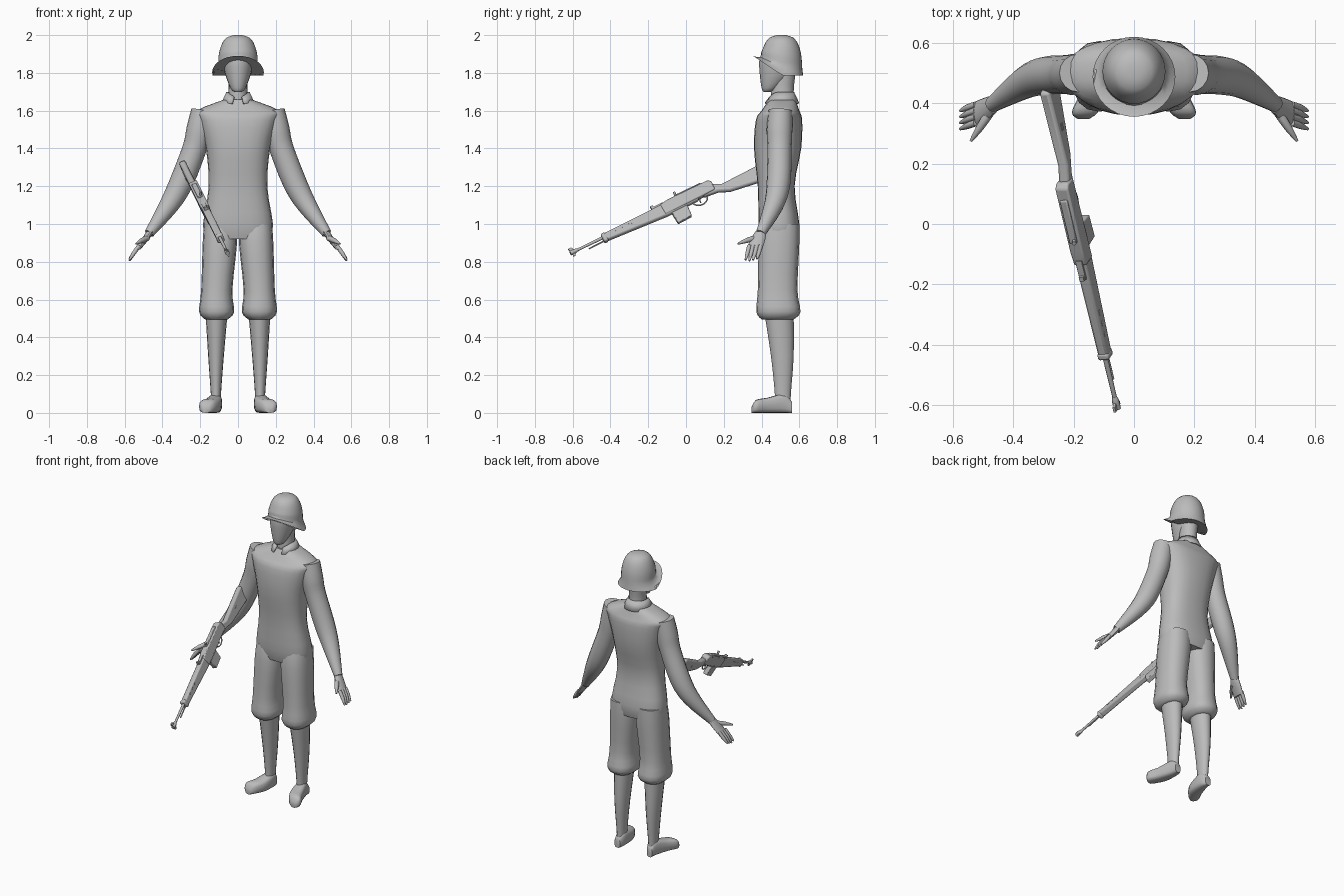
import bpy, bmesh
from math import cos, sin, pi, copysign, radians
from mathutils import Vector, Matrix

cube = bpy.data.objects.get("Cube")
if cube:
    bpy.data.objects.remove(cube)

grey = bpy.data.materials.new("plain_grey")
grey.use_nodes = True
grey.diffuse_color = (.5, .5, .5, 1)
shader = grey.node_tree.nodes["Principled BSDF"]
shader.inputs["Base Color"].default_value = grey.diffuse_color
parts = []


def finish(name, bm, matrix=None):
    """Turn the working mesh into a named object."""
    bmesh.ops.recalc_face_normals(bm, faces=bm.faces)
    mesh = bpy.data.meshes.new(name)
    bm.to_mesh(mesh)
    bm.free()
    mesh.materials.append(grey)
    part = bpy.data.objects.new(name, mesh)
    bpy.context.collection.objects.link(part)
    if matrix:
        part.matrix_world = matrix
    parts.append(part)
    return part


def skin(bm, loops):
    """Bridge consecutive vertex loops and cap both ends."""
    count = len(loops[0])
    for lower, upper in zip(loops, loops[1:]):
        for i in range(count):
            j = (i + 1) % count
            bm.faces.new((lower[i], lower[j], upper[j], upper[i]))
    bm.faces.new(loops[0])
    bm.faces.new(loops[-1])


def flow(keys, steps):
    """Smooth curve through key vectors of any length."""
    keys = [Vector(key) for key in keys]
    result = []
    for i in range(len(keys) - 1):
        start, end = keys[i], keys[i + 1]
        before, after = keys[max(i - 1, 0)], keys[min(i + 2, len(keys) - 1)]
        leave, arrive = (end - before) / 2, (after - start) / 2
        for step in range(steps):
            t = step / steps
            ease = t * t * (3 - 2 * t)
            result.append(start.lerp(end, ease) + leave * t * (1 - t) ** 2 - arrive * t * t * (1 - t))
    return result + [keys[-1]]


def loft(name, keys, axis="z", side=1, count=16, power=1, steps=3, warp=None):
    """Rounded sections (station, x0, x1, low, high) stacked along z or y."""
    bm = bmesh.new()
    loops = []
    for station, x0, x1, low, high in flow(keys, steps):
        loop = []
        for i in range(count):
            angle = 2 * pi * i / count
            c, s = (copysign(abs(v) ** power, v) for v in (cos(angle), sin(angle)))
            x = side * (x0 + x1 + c * (x1 - x0)) / 2
            other = (low + high + s * (high - low)) / 2
            point = Vector((x, other, station) if axis == "z" else (x, station, other))
            if warp:
                warp(point)
            loop.append(bm.verts.new(point))
        loops.append(loop)
    skin(bm, loops)
    return finish(name, bm)


def body(name, keys, **options):
    """Loft symmetrical about the middle, from (z, half width, front, back)."""
    return loft(name, [(z, -half, half, front, back) for z, half, front, back in keys], **options)


def tube(name, keys, count=10, steps=2, side=1, matrix=None):
    """Round tube through (x, y, z, radius)."""
    bm = bmesh.new()
    path = flow([(side * x, y, z, radius) for x, y, z, radius in keys], steps)
    loops = []
    for i, key in enumerate(path):
        ahead, behind = path[min(i + 1, len(path) - 1)], path[max(i - 1, 0)]
        heading = (ahead - behind).to_3d().normalized()
        across = heading.cross(Vector((0, 1, 0))).normalized()
        up = across.cross(heading)
        turns = [2 * pi * k / count for k in range(count)]
        loops.append([bm.verts.new(key.to_3d() + key.w * (across * cos(a) + up * sin(a))) for a in turns])
    skin(bm, loops)
    return finish(name, bm, matrix)


# Torso with sloping shoulders
body("tunic", [(.92, .17, .4, .59), (1, .185, .385, .6), (1.2, .155, .38, .575), (1.4, .17, .36, .61),
               (1.55, .21, .37, .615), (1.6, .22, .4, .6), (1.66, .07, .44, .58)], count=24, power=.8)

# Neck and head
body("neck", [(1.6, .065, .45, .58), (1.7, .05, .45, .57), (1.8, .055, .46, .58)])
body("head", [(1.7, .02, .41, .45), (1.72, .04, .4, .49), (1.8, .07, .39, .57),
              (1.88, .08, .39, .59), (1.94, .06, .43, .57)], count=20)


# Helmet dome and flared rim, raised at the front
def raise_front(point):
    point.z += .7 * max(0, 1.93 - point.z) * max(0, .51 - point.y) / .15


rim = [(1.787, .137, .355, .62)]
dome = [(1.83 + .17 * sin(a), .107 * cos(a) ** .6, .505 - .11 * cos(a) ** .6, .505 + .11 * cos(a) ** .6)
        for a in (radians(17 * k) for k in range(6))]
body("helmet", rim + dome, count=32, steps=2, warp=raise_front)

# Folded collar, open at the front
bm = bmesh.new()
rows = []
for radius, height, dip in ((.062, 1.7, .03), (.09, 1.64, 0)):
    row = []
    for i in range(17):
        angle = radians(20 * i - 70)
        front = max(0, -sin(angle))
        row.append(bm.verts.new((radius * cos(angle), .51 + radius * sin(angle) - .01 * front,
                                 height - dip * front ** 3)))
    rows.append(row)
for i in range(16):
    bm.faces.new((rows[0][i], rows[0][i + 1], rows[1][i + 1], rows[1][i]))
collar = finish("collar", bm)
collar.modifiers.new("thickness", "SOLIDIFY").thickness = .008

# Limbs, built for both sides
for side, label in ((1, "left_"), (-1, "right_")):
    tube(label + "sleeve", [(.185, .5, 1.6, .063), (.205, .495, 1.5, .068), (.23, .495, 1.4, .064),
                            (.3, .49, 1.22, .063), (.365, .465, 1.1, .052), (.47, .395, .95, .026)],
         count=16, steps=3, side=side)
    loft(label + "palm", [(.96, .445, .485, .367, .425), (.92, .47, .51, .342, .42),
                          (.865, .517, .546, .32, .403)], side=side, count=12)
    for i, finger in enumerate(("index", "middle", "ring", "little")):
        y = .335 + .02 * i
        tip = .805 + .005 * abs(i - 1)
        tube(f"{label}{finger}_finger", [(.523, y, .885, .011), (.552, y - .01, .845, .011),
                                         (.575, y - .02, tip, .005)], side=side)
    tube(label + "thumb", [(.48, .365, .925, .015), (.51, .32, .912, .013), (.54, .275, .895, .005)], side=side)

    # Baggy breeches gathered under the knee, then shin and shoe
    loft(label + "breeches", [(1, .01, .18, .4, .6), (.9, .005, .187, .385, .6), (.65, .03, .195, .38, .59),
                              (.535, .02, .206, .372, .606), (.495, .055, .175, .4, .57)], side=side, power=.85)
    loft(label + "shin", [(.53, .055, .172, .415, .57), (.3, .075, .158, .45, .57),
                          (.1, .09, .144, .47, .555), (.04, .09, .145, .465, .555)], side=side)
    loft(label + "shoe", [(.56, .1, .14, 0, .06), (.52, .085, .15, 0, .1), (.43, .09, .18, 0, .08),
                          (.37, .12, .206, 0, .068), (.347, .15, .185, 0, .03)], axis="y", side=side, power=.65)

# Rifle frame: first axis from muzzle to butt, second sideways, third down
along = Vector((-.25, 1.05, .505)).normalized()
down = Vector((0, 0, -1))
down = Matrix.Rotation(radians(-25), 3, along) @ (down - along * down.dot(along)).normalized()
frame = Matrix((along, down.cross(along), down)).transposed().to_4x4()
frame.translation = (-.055, -.612, .845)


def plate(name, outline, width, bevel=0):
    """Side outline (along, down) given a thickness."""
    bm = bmesh.new()
    skin(bm, [[bm.verts.new((s, offset, t)) for s, t in outline] for offset in (-width / 2, width / 2)])
    part = finish(name, bm, frame)
    if bevel:
        rounding = part.modifiers.new("rounding", "BEVEL")
        rounding.width, rounding.segments, rounding.limit_method = bevel, 2, "ANGLE"


def box(name, start, end, top, bottom, width, bevel=0):
    plate(name, [(start, top), (end, top), (end, bottom), (start, bottom)], width, bevel)


# Barrel and front fittings
tube("barrel", [(0, 0, 0, .007), (.1, 0, 0, .008), (.55, 0, 0, .012)], matrix=frame)
tube("muzzle_collar", [(0, 0, 0, .012), (.03, 0, 0, .012), (.045, 0, 0, .008)], matrix=frame)
plate("front_sight", [(.005, 0), (0, -.026), (.018, -.026), (.032, 0)], .009)
plate("muzzle_lug", [(.01, 0), (.035, 0), (.018, .024), (.005, .024)], .008)
tube("cleaning_rod", [(.1, 0, .022, .004), (.22, 0, .02, .004)], matrix=frame)
box("front_band", .19, .215, -.02, .03, .04, bevel=.008)

# Stock and action
plate("fore_stock", [(.2, -.016), (.55, -.022), (.75, -.01), (.75, .045), (.56, .048), (.2, .026)], .038, bevel=.009)
for slot in range(3):
    start = .27 + .04 * slot
    box("vent_slot", start, start + .02, -.006, .004, .04)
box("rear_sight_base", .5, .57, -.03, -.01, .022)
box("rear_sight_leaf", .5, .515, -.04, -.03, .016)
plate("receiver", [(.55, -.022), (.6, -.03), (.84, -.03), (.855, -.015), (.85, .035), (.55, .04)], .046, bevel=.006)
box("bolt_carrier", .64, .8, -.038, -.02, .026, bevel=.004)
tube("charging_handle", [(.65, 0, -.02, .006), (.65, .012, -.055, .007)], matrix=frame)
plate("magazine", [(.585, .03), (.68, .03), (.672, .108), (.588, .112)], .03, bevel=.004)
guard = [(.755 - .045 * cos(a), 0, .035 + .04 * sin(a), .004) for a in (pi * k / 6 for k in range(7))]
tube("trigger_guard", guard, matrix=frame)
tube("trigger", [(.755, 0, .035, .004), (.75, 0, .062, .003)], matrix=frame)
plate("butt_stock", [(.78, 0), (.86, 0), (.9, .02), (1.18, .012), (1.185, .115),
                     (.92, .076), (.86, .05), (.78, .042)], .036, bevel=.01)
box("sling_slot", 1.02, 1.045, .045, .058, .04)

# Smooth shading with sharp edges kept
bpy.ops.object.select_all(action="DESELECT")
for part in parts:
    part.select_set(True)
bpy.context.view_layer.objects.active = parts[0]
bpy.ops.object.shade_smooth_by_angle(angle=radians(40))
